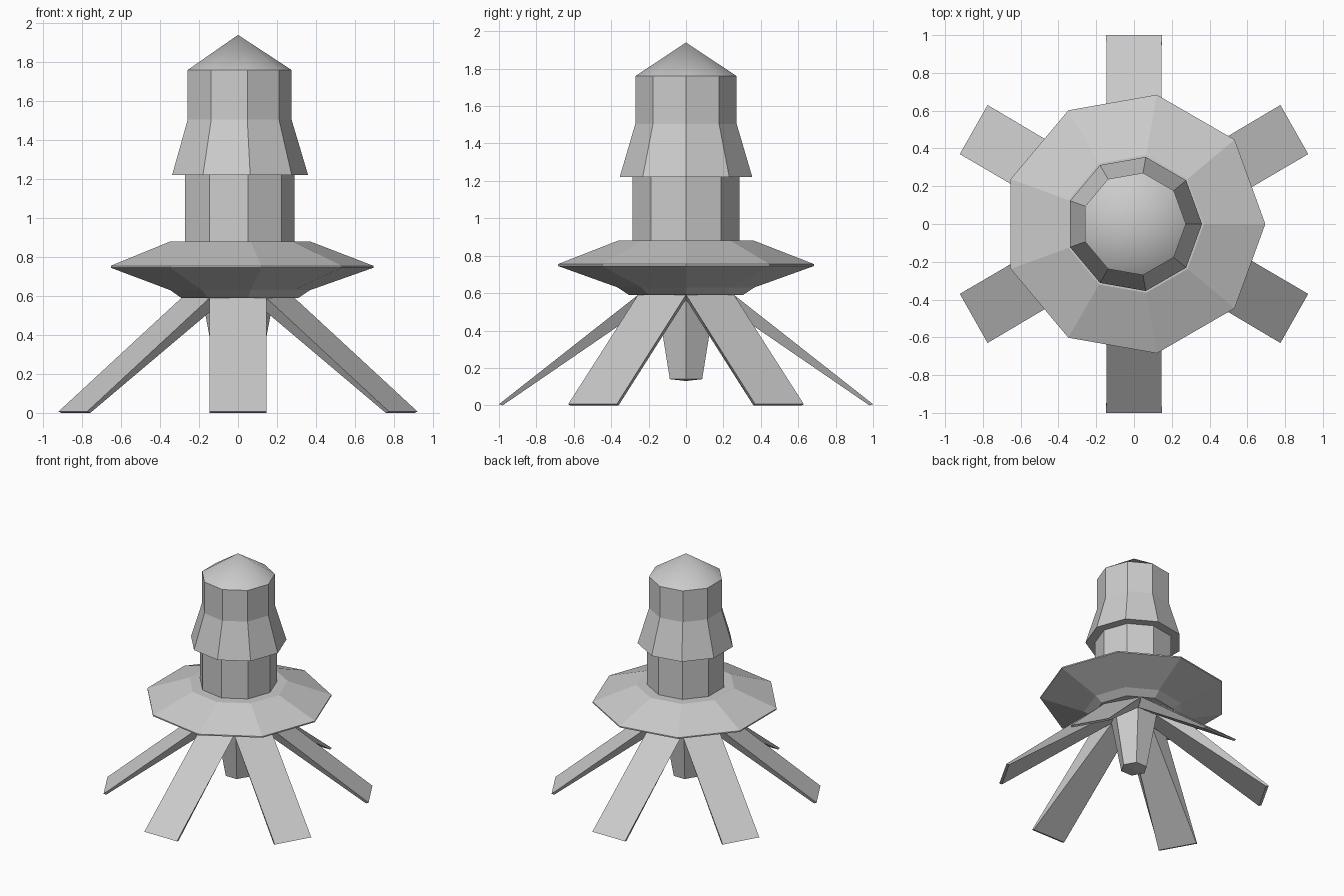
import bpy
from math import cos, sin, pi, radians

if "Cube" in bpy.data.objects:
    bpy.data.objects.remove(bpy.data.objects["Cube"])


def make_object(name, verts, faces):
    mesh = bpy.data.meshes.new(name)
    mesh.from_pydata(verts, [], faces)
    mesh.update()
    obj = bpy.data.objects.new(name, mesh)
    bpy.context.collection.objects.link(obj)
    return obj


def lathe(name, profile, sides):
    """Spin (radius, z) points, listed bottom to top; radius 0 makes a pole."""
    verts, rings, faces = [], [], []
    for r, z in profile:
        n = sides if r > 0 else 1
        start = len(verts)
        verts += [(r * cos(2 * pi * i / sides), r * sin(2 * pi * i / sides), z) for i in range(n)]
        rings.append([start + i % n for i in range(sides)])
    for a, b in zip(rings, rings[1:]):
        for i in range(sides):
            j = (i + 1) % sides
            faces.append(list(dict.fromkeys((a[i], a[j], b[j], b[i]))))
    return make_object(name, verts, faces)


# nine-sided hull
lathe("saucer", [(0, .59), (.31, .59), (.37, .63), (.695, .745), (.695, .755), (.37, .88), (.29, .88)], 9)
lathe("trunk", [(.29, .88), (.29, 1.22)], 9)
lathe("skirt_tower", [(.29, 1.22), (.36, 1.22), (.275, 1.505), (.275, 1.76)], 9)

# smooth pointed cap
cap = lathe("nose_cone", [(.275, 1.76), (0, 1.94)], 9)
bpy.context.view_layer.objects.active = cap
cap.select_set(True)
bpy.ops.object.shade_smooth_by_angle(angle=radians(35))
cap.select_set(False)

# tapered hexagonal core under the hull
core = lathe("core_nozzle", [(0, .13), (.1, .14), (.183, .59)], 6)

# six splayed wedge legs around the core
section = [(.257, .148, .59), (1.0, .15, .006), (.98, .15, 0), (.153, .088, .567)]
for k in range(6):
    a = radians(30 + 60 * k)
    verts = []
    for side in (1, -1):
        for r, w, z in section:
            x, y = r, side * w
            verts.append(((x * cos(a) - y * sin(a)) * .98, x * sin(a) + y * cos(a), z))
    faces = [(3, 2, 1, 0), (4, 5, 6, 7)]
    faces += [(i, (i + 1) % 4, (i + 1) % 4 + 4, i + 4) for i in range(3)]
    make_object(f"leg_{k + 1}", verts, faces)
